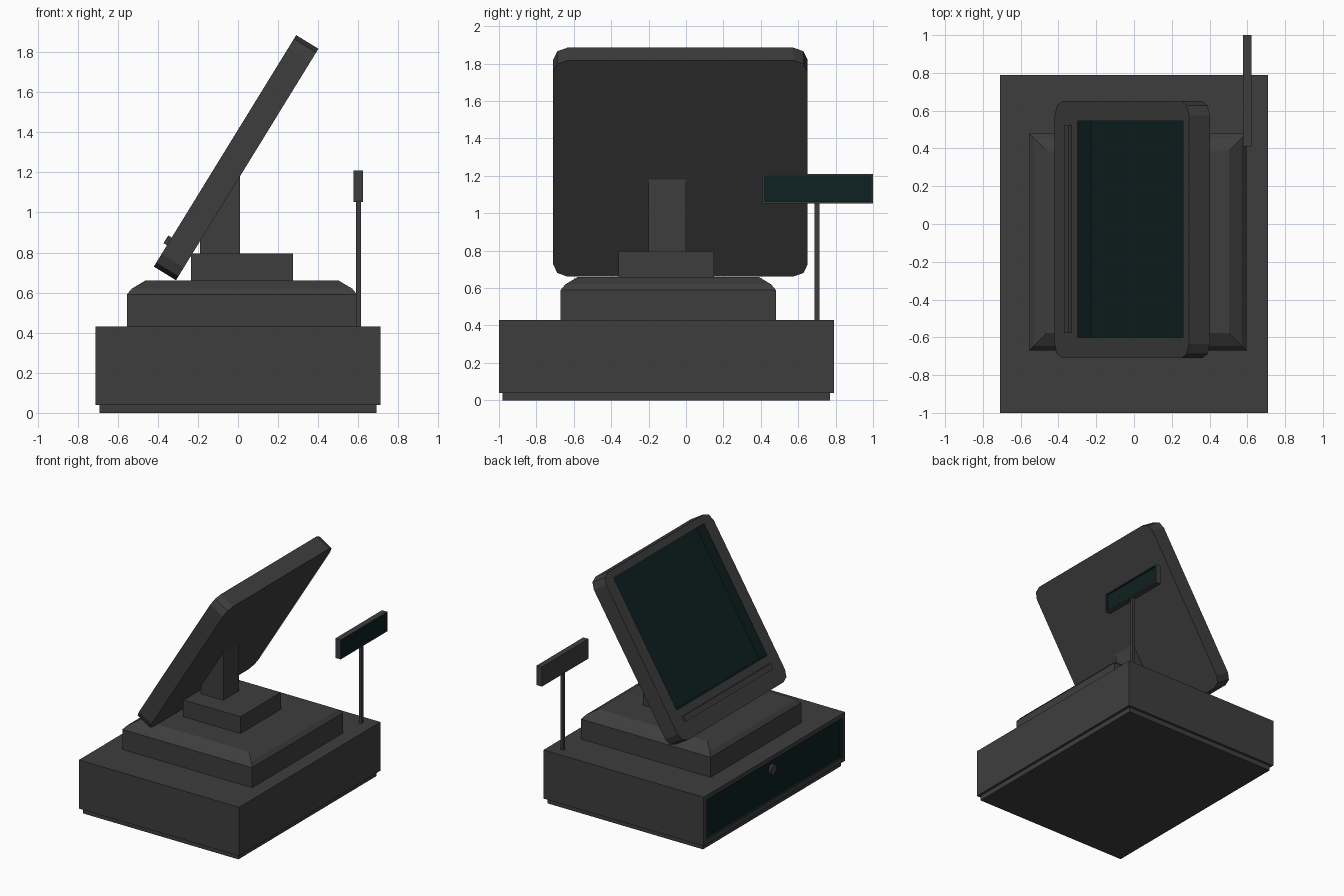
import bpy, bmesh, math
from mathutils import Matrix

if "Cube" in bpy.data.objects:
    bpy.data.objects.remove(bpy.data.objects["Cube"])


def material(name, rgb):
    m = bpy.data.materials.new(name)
    m.diffuse_color = (*rgb, 1)
    m.use_nodes = True
    m.node_tree.nodes["Principled BSDF"].inputs["Base Color"].default_value = m.diffuse_color
    return m


GREY = material("charcoal plastic", (0.048, 0.048, 0.048))
TEAL = material("dark teal glass", (0.0045, 0.015, 0.015))


def finish(name, bm, matrix=None, index=0):
    bmesh.ops.recalc_face_normals(bm, faces=bm.faces)
    for f in bm.faces:
        f.material_index = index
    mesh = bpy.data.meshes.new(name)
    bm.to_mesh(mesh)
    bm.free()
    if matrix:
        mesh.transform(matrix)
    mesh.materials.append(GREY)
    mesh.materials.append(TEAL)
    ob = bpy.data.objects.new(name, mesh)
    bpy.context.collection.objects.link(ob)
    return ob


def loft(name, rings, matrix=None, index=0):
    """Stack of rectangles (x0, x1, y0, y1, z), capped at both ends."""
    bm = bmesh.new()
    loops = [[bm.verts.new(p) for p in ((a, c, z), (b, c, z), (b, d, z), (a, d, z))]
             for a, b, c, d, z in rings]
    bm.faces.new(loops[0])
    bm.faces.new(loops[-1])
    for lo, hi in zip(loops, loops[1:]):
        for i in range(4):
            j = (i + 1) % 4
            bm.faces.new((lo[i], lo[j], hi[j], hi[i]))
    return finish(name, bm, matrix, index)


def box(name, x0, x1, y0, y1, z0, z1, matrix=None, index=0):
    return loft(name, [(x0, x1, y0, y1, z0), (x0, x1, y0, y1, z1)], matrix, index)


def prism(name, pts, to3d, a, b, matrix=None):
    """Extrude a 2D outline between offsets a and b."""
    bm = bmesh.new()
    lo = [bm.verts.new(to3d(p, a)) for p in pts]
    hi = [bm.verts.new(to3d(p, b)) for p in pts]
    bm.faces.new(lo)
    bm.faces.new(hi)
    for i in range(len(pts)):
        j = (i + 1) % len(pts)
        bm.faces.new((lo[i], lo[j], hi[j], hi[i]))
    return finish(name, bm, matrix)


def recess(ob, *dims, matrix=None):
    """Cut a teal-lined pocket into a part."""
    cutter = box("cutter", *dims, matrix=matrix, index=1)
    mod = ob.modifiers.new("recess", 'BOOLEAN')
    mod.operation = 'DIFFERENCE'
    mod.solver = 'EXACT'
    mod.object = cutter
    bpy.context.view_layer.objects.active = ob
    bpy.ops.object.modifier_apply(modifier=mod.name)
    bpy.data.objects.remove(cutter)


# Cash drawer cabinet with recessed drawer front on the -x side
box("plinth", -0.69, 0.69, -0.98, 0.77, 0, 0.04)
cabinet = box("drawer_cabinet", -0.71, 0.71, -1.0, 0.79, 0.04, 0.43)
recess(cabinet, -0.8, -0.69, -0.965, 0.75, 0.08, 0.395)

# Drawer lock
ring = [(0.04 * math.cos(i * math.pi / 6), 0.04 * math.sin(i * math.pi / 6)) for i in range(12)]
prism("drawer_lock", ring, lambda p, o: (o, -0.1 + p[0], 0.31 + p[1]), -0.708, -0.685)
box("lock_slot", -0.71, -0.705, -0.105, -0.095, 0.29, 0.33)

# Stepped housing with a rounded-off top edge
steps = ((0, 0.43), (0, 0.59), (0.025, 0.62), (0.092, 0.66))
loft("stepped_housing", [(-0.555 + i, 0.595 - i, -0.67 + i, 0.48 - i, z) for i, z in steps])

# Stand foot and neck, the neck top following the screen's slant
box("stand_foot", -0.235, 0.275, -0.36, 0.15, 0.66, 0.795)
prism("stand_neck", [(-0.19, 0.795), (0.01, 0.795), (0.01, 1.19), (-0.19, 0.865)],
      lambda p, o: (p[0], o, p[1]), -0.2, 0.0)

# Tilted monitor: local x is depth, z runs up the screen
tilt = Matrix.Translation((-0.42, 0, 0.73)) @ Matrix.Rotation(math.radians(31.6), 4, 'Y')
H, Y0, Y1, R = 1.356, -0.71, 0.65, 0.075
outline = []
for cy, cz, start in ((Y1 - R, H - R, 0), (Y0 + R, H - R, 90), (Y0 + R, R, 180), (Y1 - R, R, 270)):
    for k in range(3):
        t = math.radians(start + 45 * k)
        outline.append((cy + R * math.cos(t), cz + R * math.sin(t)))
monitor = prism("monitor", outline, lambda p, o: (o, p[0], p[1]), 0, 0.13, tilt)
recess(monitor, -0.1, 0.085, -0.6, 0.545, 0.23, 1.297, matrix=tilt)

# Raised bar below the screen
box("monitor_bar", -0.02, 0.01, -0.575, 0.525, 0.125, 0.17, tilt)

# Customer display on a pole, facing +x
box("display_pole", 0.59, 0.613, 0.687, 0.713, 0.42, 1.06)
display = box("customer_display", 0.577, 0.623, 0.41, 1.0, 1.053, 1.21)
recess(display, 0.61, 0.7, 0.42, 0.99, 1.063, 1.2)
